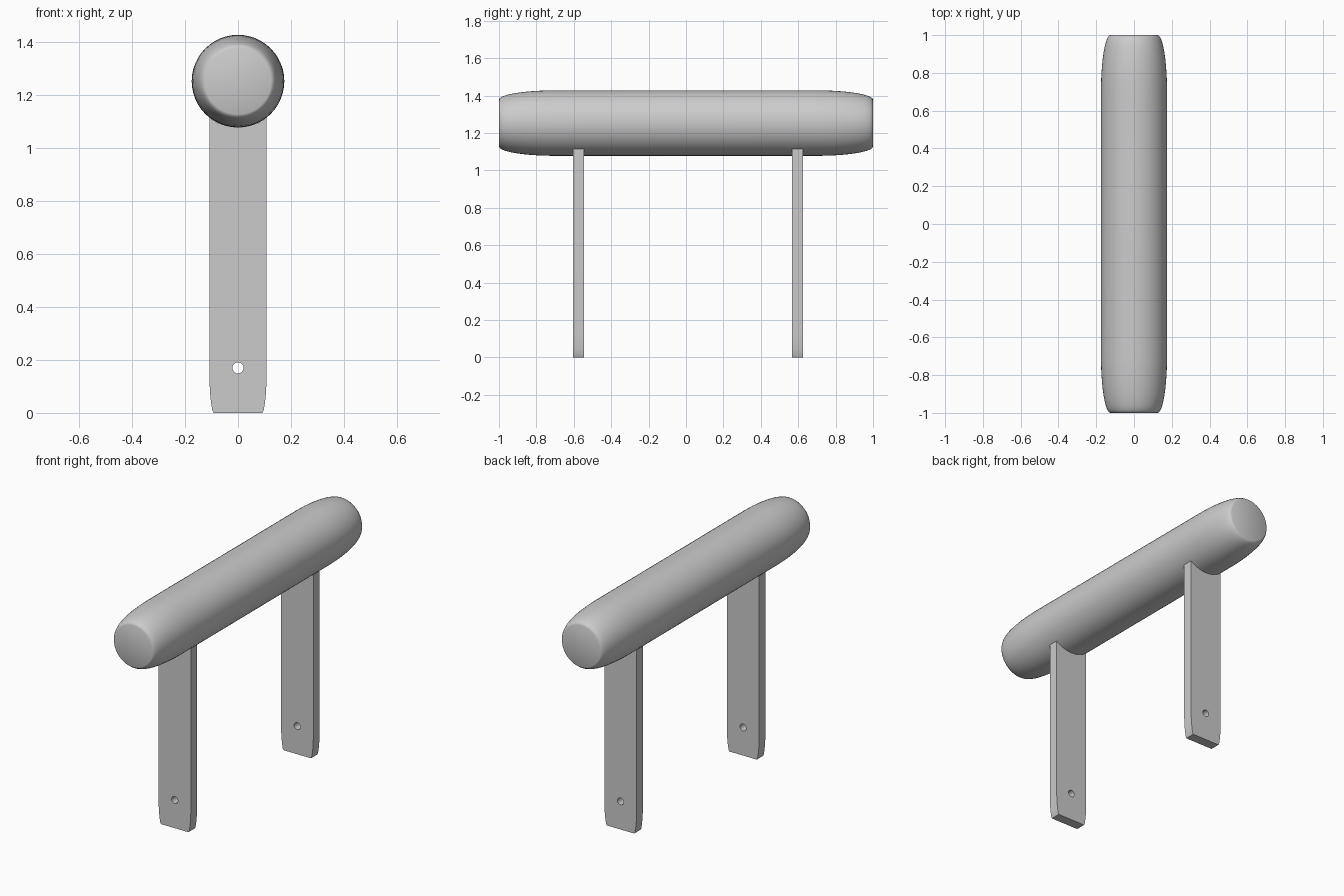
import bpy, bmesh, math
from mathutils import Matrix

if "Cube" in bpy.data.objects:
    bpy.data.objects.remove(bpy.data.objects["Cube"])

R, END_R, ZC = 0.175, 0.125, 1.253   # grip radius, end radius, axis height


def shade(obj, angle):
    bpy.ops.object.select_all(action='DESELECT')
    obj.select_set(True)
    bpy.context.view_layer.objects.active = obj
    bpy.ops.object.shade_smooth_by_angle(angle=math.radians(angle))


# Padded grip: profile lathed around the y axis
half = [(0.70 + 0.30 * math.sin(t), END_R + (R - END_R) * math.cos(t))
        for t in [math.pi / 2 * i / 10 for i in range(11)]]
profile = [(0, -1)] + [(r, -y) for y, r in reversed(half)] \
    + [(r, y) for y, r in half] + [(0, 1)]
bm = bmesh.new()
verts = [bm.verts.new((r, y, 0)) for r, y in profile]
edges = [bm.edges.new(p) for p in zip(verts, verts[1:])]
bmesh.ops.spin(bm, geom=verts + edges, cent=(0, 0, 0), axis=(0, 1, 0),
               angle=math.tau, steps=48, use_duplicate=False)
bmesh.ops.remove_doubles(bm, verts=bm.verts, dist=1e-4)
bmesh.ops.recalc_face_normals(bm, faces=bm.faces)
me = bpy.data.meshes.new("grip")
bm.to_mesh(me)
bm.free()
grip = bpy.data.objects.new("grip", me)
grip.location.z = ZC
bpy.context.collection.objects.link(grip)
shade(grip, 40)

# Flat leg outline: rounded foot, saddle-shaped top that hugs the grip
W = 0.108
side = [(0.092, 0), (0.097, 0.01), (0.102, 0.04), (0.106, 0.08), (W, 0.13)]
a = math.asin(W / R)
saddle = [(R * math.sin(t), ZC - R * math.cos(t))
          for t in [a - 2 * a * i / 16 for i in range(17)]]
outline = side + saddle + [(-x, z) for x, z in reversed(side)]
hole = [(0.021 * math.cos(i * math.tau / 24), 0.17 + 0.021 * math.sin(i * math.tau / 24))
        for i in range(24)]


def leg(name, y):
    cu = bpy.data.curves.new(name, 'CURVE')
    cu.dimensions, cu.fill_mode, cu.extrude = '2D', 'BOTH', 0.03
    for pts in (outline, hole):
        sp = cu.splines.new('POLY')
        sp.points.add(len(pts) - 1)
        for p, (x, z) in zip(sp.points, pts):
            p.co = (x, z, 0, 1)
        sp.use_cyclic_u = True
    tmp = bpy.data.objects.new(name + "_curve", cu)
    bpy.context.collection.objects.link(tmp)
    bpy.context.view_layer.update()
    mesh = bpy.data.meshes.new_from_object(
        tmp.evaluated_get(bpy.context.evaluated_depsgraph_get()))
    bpy.data.objects.remove(tmp)
    # weld the caps to the walls and stand the plate upright
    b = bmesh.new()
    b.from_mesh(mesh)
    bmesh.ops.remove_doubles(b, verts=b.verts, dist=1e-4)
    bmesh.ops.transform(b, matrix=Matrix.Rotation(math.pi / 2, 4, 'X'), verts=b.verts)
    bmesh.ops.recalc_face_normals(b, faces=b.faces)
    b.to_mesh(mesh)
    b.free()
    obj = bpy.data.objects.new(name, mesh)
    obj.location.y = y
    bpy.context.collection.objects.link(obj)
    shade(obj, 30)


leg("front_leg", -0.575)
leg("back_leg", 0.596)
